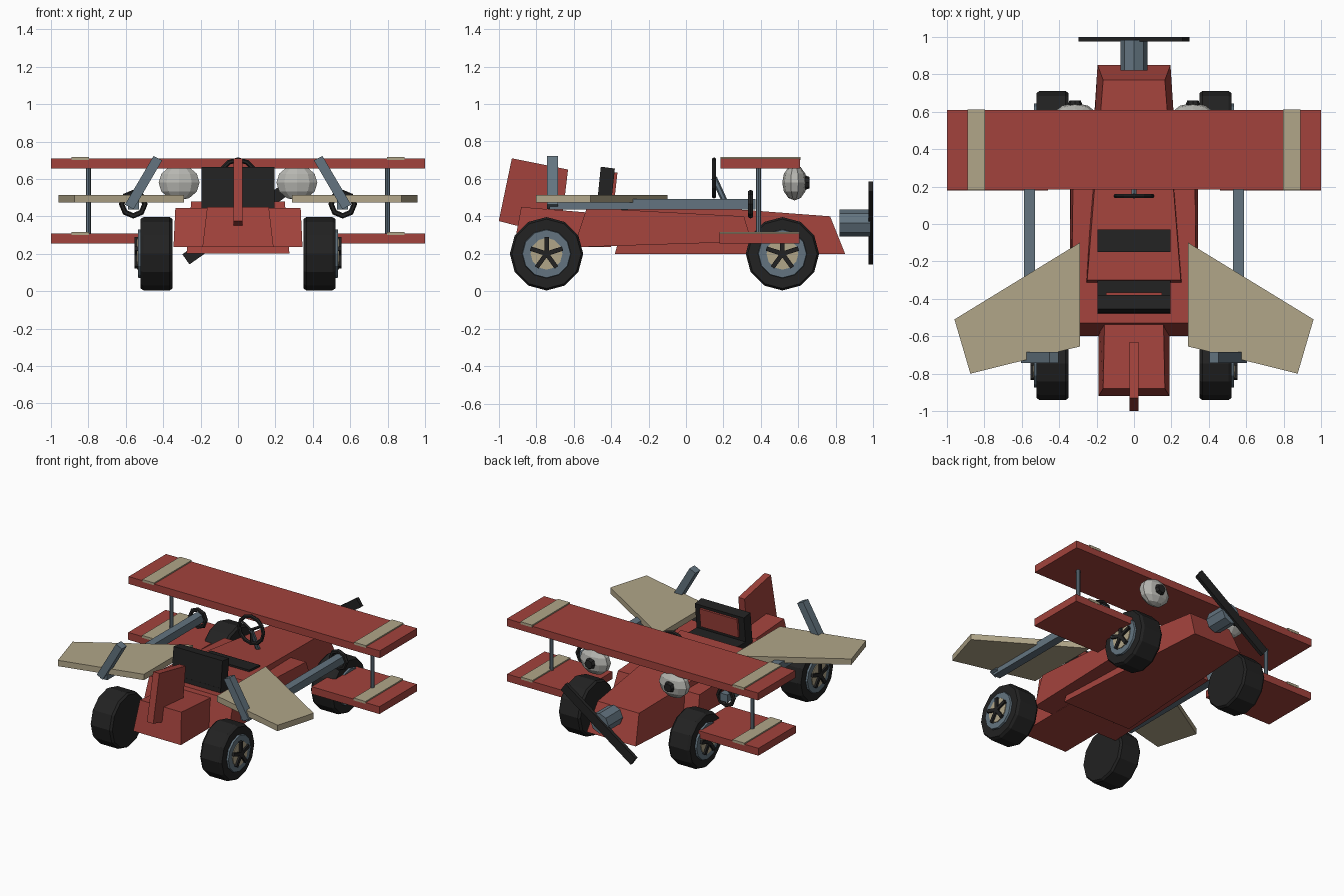
import bpy, bmesh, math
from mathutils import Matrix, Vector

if "Cube" in bpy.data.objects:
    bpy.data.objects.remove(bpy.data.objects["Cube"])


def material(name, rgb):
    m = bpy.data.materials.new(name)
    m.diffuse_color = (*rgb, 1)
    m.use_nodes = True
    m.node_tree.nodes["Principled BSDF"].inputs["Base Color"].default_value = m.diffuse_color
    return m


RED = material("brick red", (0.36, 0.055, 0.045))
TAN = material("sand tan", (0.44, 0.38, 0.25))
STEEL = material("blue grey steel", (0.125, 0.175, 0.215))
BLACK = material("rubber black", (0.016, 0.016, 0.016))
PALE = material("pale grey", (0.47, 0.47, 0.44))


def finish(name, bm, mat):
    bmesh.ops.recalc_face_normals(bm, faces=bm.faces)
    me = bpy.data.meshes.new(name)
    bm.to_mesh(me)
    bm.free()
    me.materials.append(mat)
    ob = bpy.data.objects.new(name, me)
    bpy.context.collection.objects.link(ob)
    return ob


def loft(name, a, b, mat):
    """Solid between two matching outlines."""
    bm = bmesh.new()
    va, vb = [bm.verts.new(p) for p in a], [bm.verts.new(p) for p in b]
    bm.faces.new(va)
    bm.faces.new(vb)
    n = len(a)
    for i in range(n):
        bm.faces.new((va[i], va[(i + 1) % n], vb[(i + 1) % n], vb[i]))
    return finish(name, bm, mat)


def box(name, x, y, z, mat):
    ring = lambda h: [(x[0], y[0], h), (x[1], y[0], h), (x[1], y[1], h), (x[0], y[1], h)]
    return loft(name, ring(z[0]), ring(z[1]), mat)


def frustum(name, bottom, top, mat):
    """Each end: (back half width, back y, back z, front half width, front y, front z)."""
    ring = lambda w, y, z, w2, y2, z2: [(-w, y, z), (w, y, z), (w2, y2, z2), (-w2, y2, z2)]
    return loft(name, ring(*bottom), ring(*top), mat)


def rod(name, p, q, r, mat, sides=8, r2=None):
    p, q = Vector(p), Vector(q)
    d = q - p
    bm = bmesh.new()
    bmesh.ops.create_cone(bm, cap_ends=True, segments=sides, radius1=r,
                          radius2=r if r2 is None else r2, depth=d.length)
    rot = d.to_track_quat('Z', 'Y').to_matrix().to_4x4()
    bm.transform(Matrix.Translation((p + q) / 2) @ rot)
    return finish(name, bm, mat)


def ring(name, c, major, minor, mat, sides=12):
    """Hoop facing along y."""
    bm = bmesh.new()
    rows = []
    for i in range(sides):
        a = 2 * math.pi * i / sides
        rows.append([])
        for j in range(6):
            b = 2 * math.pi * j / 6
            r = major + minor * math.cos(b)
            rows[-1].append(bm.verts.new((c[0] + r * math.cos(a), c[1] + minor * math.sin(b),
                                          c[2] + r * math.sin(a))))
    for i in range(sides):
        for j in range(6):
            n, k = (i + 1) % sides, (j + 1) % 6
            bm.faces.new((rows[i][j], rows[n][j], rows[n][k], rows[i][k]))
    return finish(name, bm, mat)


# Fuselage, side pods and tail block
frustum("fuselage", (0.275, -0.38, 0.2, 0.195, 0.85, 0.2),
        (0.25, -0.30, 0.48, 0.165, 0.77, 0.40), RED)
frustum("side_pods", (0.345, -0.60, 0.235, 0.34, 0.35, 0.265),
        (0.335, -0.53, 0.445, 0.325, 0.31, 0.40), RED)
frustum("tail_block", (0.19, -0.92, 0.235, 0.19, -0.40, 0.235),
        (0.165, -0.88, 0.45, 0.155, -0.40, 0.41), RED)

# Tail fin
fin = [(-0.93, 0.71), (-0.63, 0.65), (-0.66, 0.40), (-0.905, 0.35), (-1.0, 0.375)]
loft("tail_fin", [(-0.025, y, z) for y, z in fin], [(0.025, y, z) for y, z in fin], RED)

# Upper wing
box("upper_wing", (-1, 1), (0.185, 0.61), (0.655, 0.708), RED)

# Seat with backrest, panel and cushion
box("seat_base", (-0.195, 0.195), (-0.475, -0.30), (0.40, 0.475), BLACK)
frustum("seat_back", (0.195, -0.48, 0.42, 0.195, -0.405, 0.42),
        (0.195, -0.455, 0.665, 0.195, -0.38, 0.655), BLACK)
frustum("seat_panel", (0.15, -0.42, 0.50, 0.15, -0.381, 0.50),
        (0.15, -0.42, 0.635, 0.15, -0.366, 0.635), RED)
frustum("cockpit_pad", (0.195, -0.15, 0.44, 0.195, -0.03, 0.43),
        (0.195, -0.15, 0.482, 0.195, -0.03, 0.473), BLACK)

# Steering wheel
ring("steering_wheel", (0, 0.15, 0.605), 0.097, 0.013, BLACK)
rod("steering_column", (0, 0.15, 0.605), (0, 0.23, 0.43), 0.016, STEEL, 6)
for k in range(3):
    a = math.radians(-90 + 120 * k)
    rod("steering_spoke", (0, 0.15, 0.605),
        (0.097 * math.cos(a), 0.15, 0.605 + 0.097 * math.sin(a)), 0.01, BLACK, 4)

# Propeller hub and blade
rod("propeller_hub", (0, 0.82, 0.365), (0, 0.985, 0.365), 0.072, STEEL, 8)
blade = box("propeller_blade", (-0.34, 0.34), (0.975, 1.0), (-0.033, 0.033), BLACK)
blade.data.transform(Matrix.Translation((0, 0, 0.365)) @ Matrix.Rotation(math.radians(-35), 4, 'Y'))


def wheel(side, y, label):
    """Twelve-sided tyre, stepped rim and five-spoke star."""
    z, s = 0.2, side
    prof = [(0.35, 0.185), (0.365, 0.196), (0.505, 0.196), (0.522, 0.185)]
    bm = bmesh.new()
    loops = [[bm.verts.new((s * x, y + r * math.cos(i * math.pi / 6), z + r * math.sin(i * math.pi / 6)))
              for i in range(12)] for x, r in prof]
    for a, b in zip(loops, loops[1:]):
        for i in range(12):
            bm.faces.new((a[i], a[(i + 1) % 12], b[(i + 1) % 12], b[i]))
    bm.faces.new(loops[0])
    bm.faces.new(loops[-1])
    finish(label + "_tyre", bm, BLACK)
    rod(label + "_rim", (s * 0.50, y, z), (s * 0.535, y, z), 0.135, STEEL, 12, 0.128)
    rod(label + "_hubcap", (s * 0.52, y, z), (s * 0.54, y, z), 0.085, TAN, 12)
    for k in range(5):
        sp = box(label + "_spoke", (-0.012, 0.012), (-0.012, 0.012), (0, 0.09), BLACK)
        sp.data.transform(Matrix.Translation((s * 0.541, y, z))
                          @ Matrix.Rotation(2 * math.pi * k / 5, 4, 'X'))


# Everything that comes in left and right pairs
for s, n in ((-1, "left"), (1, "right")):
    wheel(s, -0.745, n + "_tail_wheel")
    wheel(s, 0.515, n + "_nose_wheel")

    # Lower wing, stripes and wing strut
    box(n + "_lower_wing", (s * 0.46, s), (0.18, 0.605), (0.255, 0.308), RED)
    box(n + "_upper_stripe", (s * 0.797, s * 0.89), (0.183, 0.612), (0.70, 0.717), TAN)
    box(n + "_lower_stripe", (s * 0.797, s * 0.89), (0.178, 0.607), (0.30, 0.317), TAN)
    rod(n + "_wing_strut", (s * 0.8, 0.387, 0.30), (s * 0.8, 0.387, 0.67), 0.014, STEEL, 8)

    # Swept tan wing
    plan = [(0.29, -0.10), (0.96, -0.51), (0.875, -0.80), (0.29, -0.655)]
    loft(n + "_swept_wing", [(s * x, y, 0.473) for x, y in plan],
         [(s * x, y, 0.515) for x, y in plan], TAN)

    # Long side bar with muzzle ring, and leaning post at its end
    box(n + "_side_bar", (s * 0.53, s * 0.588), (-0.73, 0.37), (0.437, 0.492), STEEL)
    ring(n + "_muzzle_ring", (s * 0.56, 0.345, 0.465), 0.062, 0.015, BLACK, 8)
    post = [(0.405, 0.70), (0.452, 0.722), (0.605, 0.462), (0.558, 0.438)]
    loft(n + "_leaning_post", [(s * x, -0.742, z) for x, z in post],
         [(s * x, -0.685, z) for x, z in post], STEEL)

    # Round lamp with dark centre
    bm = bmesh.new()
    bmesh.ops.create_uvsphere(bm, u_segments=10, v_segments=6, radius=1)
    bm.transform(Matrix.Translation((s * 0.315, 0.58, 0.58)) @ Matrix.Diagonal((0.115, 0.066, 0.095, 1)))
    finish(n + "_lamp", bm, PALE)
    rod(n + "_lamp_centre", (s * 0.315, 0.61, 0.58), (s * 0.315, 0.66, 0.58), 0.05, BLACK, 8, 0.03)
